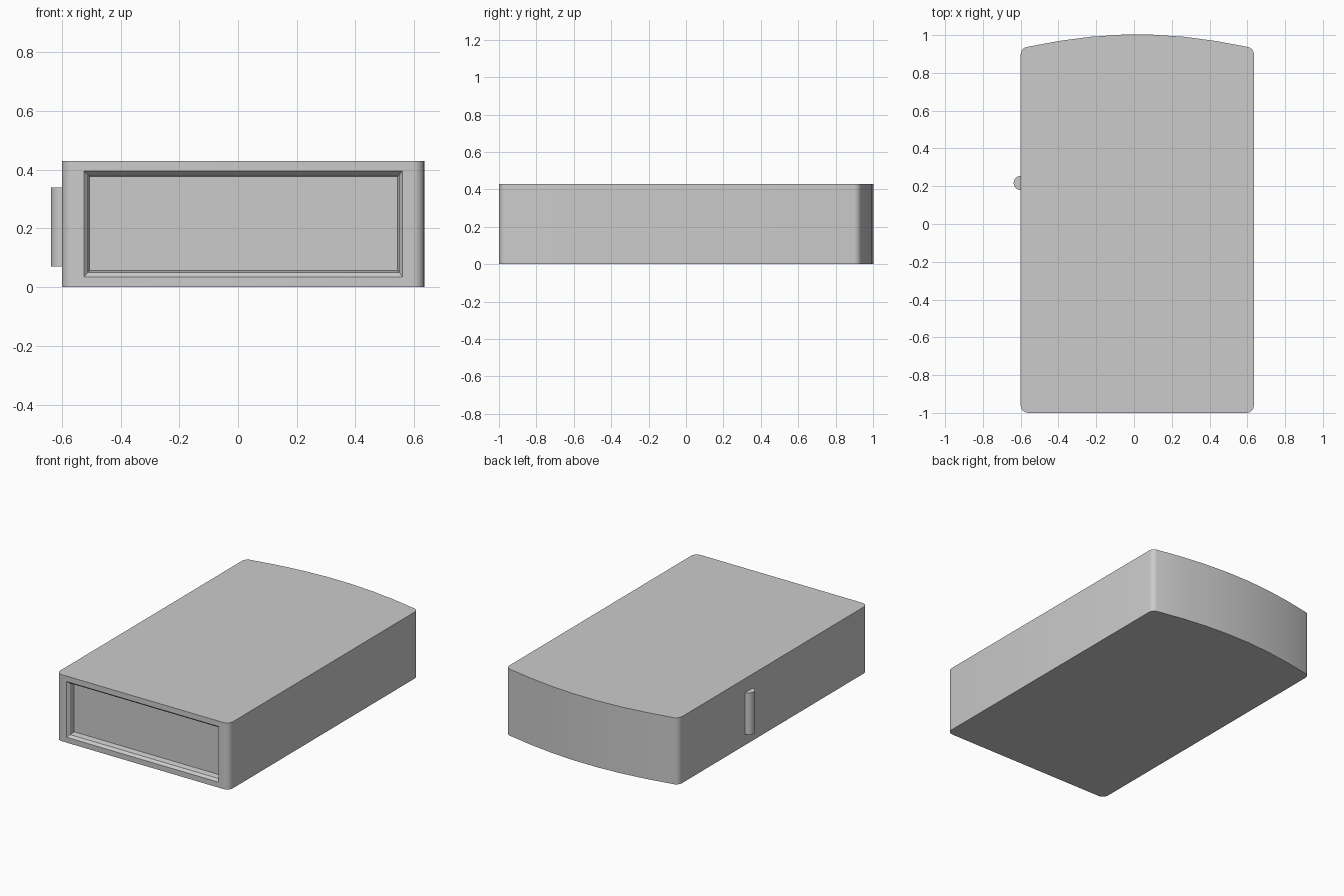
import bpy, bmesh
from math import sin, cos, pi, radians

if "Cube" in bpy.data.objects:
    bpy.data.objects.remove(bpy.data.objects["Cube"])


def arc(cx, cy, r, a0, a1, n):
    """Points on an arc in the xy plane, angles in degrees."""
    return [(cx + r * cos(radians(a0 + (a1 - a0) * i / n)),
             cy + r * sin(radians(a0 + (a1 - a0) * i / n))) for i in range(n + 1)]


def extrude_outline(bm, pts, z0, z1):
    base = bm.faces.new([bm.verts.new((x, y, z0)) for x, y in pts])
    ext = bmesh.ops.extrude_face_region(bm, geom=[base])["geom"]
    for v in ext:
        if isinstance(v, bmesh.types.BMVert):
            v.co.z = z1
    bmesh.ops.recalc_face_normals(bm, faces=bm.faces)


def finish(bm, name):
    mesh = bpy.data.meshes.new(name)
    bm.to_mesh(mesh)
    bm.free()
    ob = bpy.data.objects.new(name, mesh)
    bpy.context.collection.objects.link(ob)
    bpy.ops.object.select_all(action='DESELECT')
    ob.select_set(True)
    bpy.context.view_layer.objects.active = ob
    bpy.ops.object.shade_smooth_by_angle(angle=radians(30))
    return ob


# Casing: rounded corners and a gently bowed back
X0, X1, R, H = -0.6, 0.635, 0.04, 0.43
mid, half = (X0 + X1) / 2, (X1 - X0) / 2
outline = arc(X0 + R, -1 + R, R, 180, 270, 5) + arc(X1 - R, -1 + R, R, 270, 360, 5)
outline += arc(X1 - R, 0.898, R, 0, 77, 5)
for i in range(1, 7):
    t = 1 - 2 * i / 7
    outline.append((mid + (half - R) * t, 1.0035 - 0.067 * t * t))
outline += arc(X0 + R, 0.898, R, 103, 180, 5)
bm = bmesh.new()
extrude_outline(bm, outline, 0, H)

# Recessed front panel: chamfered lip, then straight walls
panel = max((f for f in bm.faces if f.normal.y < -0.999), key=lambda f: f.calc_area())
for x0, x1, z0, z1, y in [(-0.525, 0.56, 0.035, 0.395, -1.0),
                          (-0.511, 0.549, 0.05, 0.382, -0.985),
                          (-0.506, 0.544, 0.056, 0.376, -0.95)]:
    bmesh.ops.inset_region(bm, faces=[panel], thickness=0.005)
    c = panel.calc_center_median()
    for v in panel.verts:
        v.co = (x0 if v.co.x < c.x else x1, y, z0 if v.co.z < c.z else z1)
finish(bm, "casing")

# Half-round side button
bm = bmesh.new()
pts = [(X0 + 0.01, 0.255)] + arc(X0, 0.2175, 0.0375, 90, 270, 10) + [(X0 + 0.01, 0.18)]
extrude_outline(bm, pts, 0.07, 0.34)
finish(bm, "side_button")
